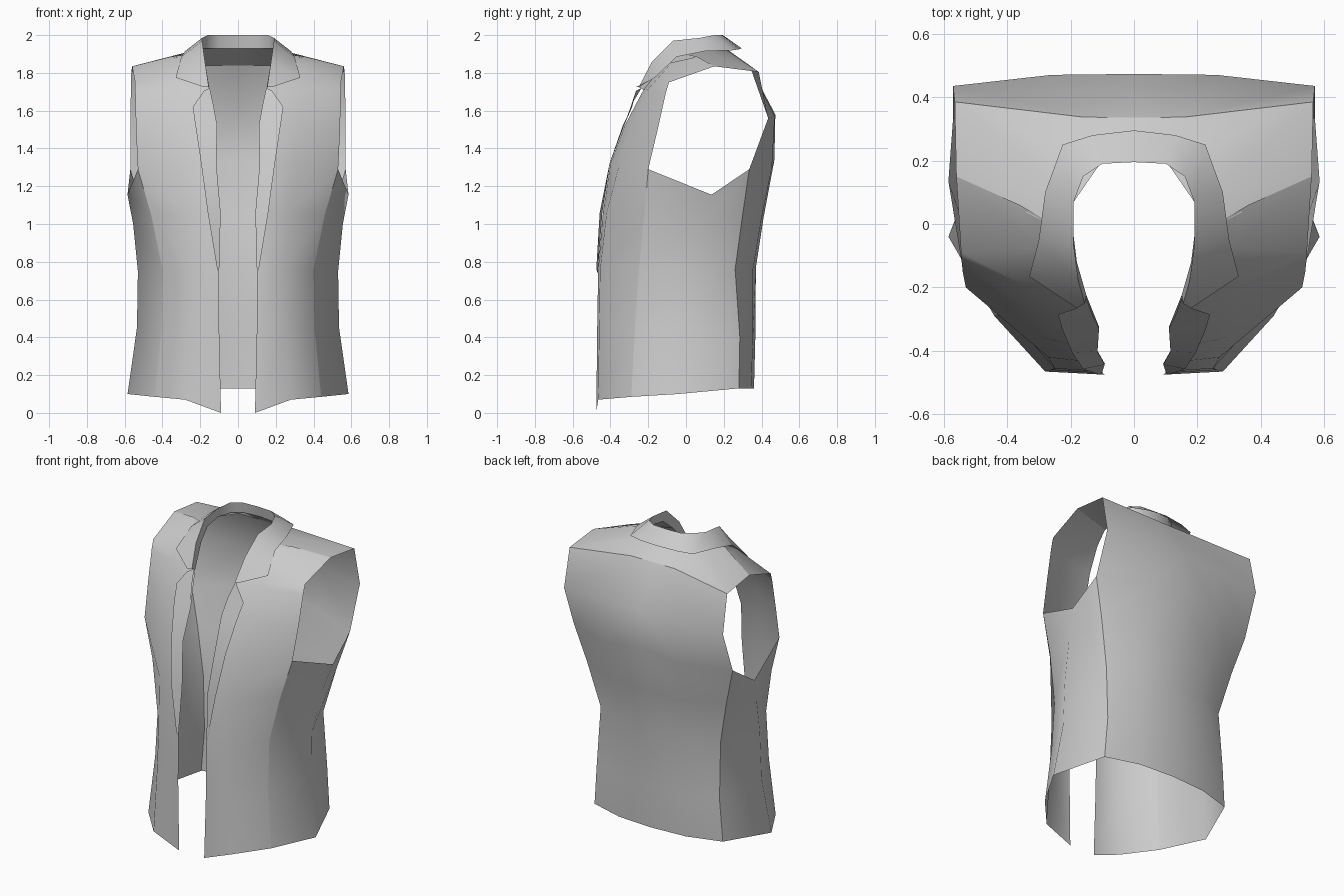
import bpy, math


def panel(name, rows, angle=50):
    """Build a thin cloth panel from equal-length rows of points, mirrored in x."""
    n = len(rows[0])
    verts = [p for row in rows for p in row]
    faces = [(r * n + c, r * n + c + 1, (r + 1) * n + c + 1, (r + 1) * n + c)
             for r in range(len(rows) - 1) for c in range(n - 1)]
    mesh = bpy.data.meshes.new(name)
    mesh.from_pydata(verts, [], faces)
    obj = bpy.data.objects.new(name, mesh)
    bpy.context.collection.objects.link(obj)
    mod = obj.modifiers.new("Mirror", 'MIRROR')
    mod.use_axis[0] = True
    mod.merge_threshold = 0.002
    bpy.ops.object.select_all(action='DESELECT')
    obj.select_set(True)
    bpy.context.view_layer.objects.active = obj
    bpy.ops.object.shade_smooth_by_angle(angle=math.radians(angle))
    return obj


# Shared seams: front side seam, back side seam, neckline
front_seam = [(.44, -.29, .085), (.405, -.27, .45), (.40, -.25, .76),
              (.46, -.22, 1.05), (.53, -.20, 1.29)]
back_seam = [(.46, .28, .13), (.44, .285, .40), (.43, .26, .76),
             (.50, .30, 1.05), (.57, .335, 1.29)]
neck = [(.15, -.225, 1.71), (.18, -.12, 1.84), (.19, -.04, 1.91), (.19, .07, 1.93),
        (.16, .16, 1.93), (.10, .20, 1.93), (0, .21, 1.93)]
shoulder = (.56, .15, 1.835)
blade = (.565, .385, 1.805)

# Front panels: hem up to the shoulder seam
edge = [(.09, -.475, 0), (.10, -.47, .45), (.10, -.465, .76), (.092, -.44, 1.06),
        (.115, -.40, 1.32), (.11, -.325, 1.52), neck[0], neck[1], neck[2]]
chest = [(.28, -.465, .07), (.26, -.46, .45), (.25, -.455, .76), (.27, -.42, 1.06),
         (.30, -.355, 1.31), (.31, -.285, 1.52), (.33, -.20, 1.715),
         (.31, -.075, 1.855), (.36, .06, 1.885)]
front_out = front_seam + [(.54, -.15, 1.50), (.544, -.108, 1.69),
                          (.545, -.09, 1.75), shoulder]
panel("front_panel", list(zip(edge, chest, front_out)))

# Side panels: hem up to the bottom of the armhole
side_mid = [(.585, -.04, .10), (.535, -.01, .45), (.53, 0, .75),
            (.555, .07, 1.0), (.585, .135, 1.155)]
panel("side_panel", list(zip(front_seam, side_mid, back_seam)))

# Back panel: hem up to the shoulder-blade crease
back_out = back_seam + [(.57, .435, 1.56), blade]
back_mid = [(.24, .345, .13), (.24, .355, .40), (.23, .355, .76), (.25, .40, 1.03),
            (.26, .455, 1.30), (.26, .47, 1.57), (.16, .337, 1.84)]
back_centre = [(0, .36, .13), (0, .367, .40), (0, .37, .77), (0, .41, 1.03),
               (0, .468, 1.34), (0, .473, 1.58), (0, .335, 1.84)]
panel("back_panel", list(zip(back_out, back_mid, back_centre)))

# Yoke: shoulder surface between the armhole and the neckline
panel("shoulder_yoke", list(zip([shoulder, blade, back_mid[-1], back_centre[-1]],
                                [neck[2], neck[3], neck[5], neck[6]])))

# Lapels: folded out from the front edge, ending in a notch
fold = [(.10, -.467, .74), (.092, -.443, 1.06), (.115, -.402, 1.32),
        (.11, -.328, 1.52), (.13, -.29, 1.63), (.15, -.235, 1.72)]
lapel_out = [(.11, -.475, .76), (.16, -.457, 1.06), (.195, -.405, 1.32),
             (.225, -.335, 1.52), (.24, -.285, 1.62), (.18, -.265, 1.705)]
panel("lapel", list(zip(fold, lapel_out)))

# Collar: stand rises from the neckline, then turns down over the shoulders
collar_fold = [(.155, -.25, 1.725), (.175, -.18, 1.86), (.19, -.07, 1.97),
               (.19, .07, 1.985), (.16, .15, 2.0), (.10, .19, 2.0), (0, .195, 2.0)]
collar_out = [(.18, -.265, 1.725), (.33, -.165, 1.775), (.30, -.05, 1.885),
              (.28, .10, 1.915), (.225, .25, 1.92), (.13, .28, 1.925), (0, .295, 1.93)]
panel("collar", list(zip(neck, collar_fold, collar_out)))
